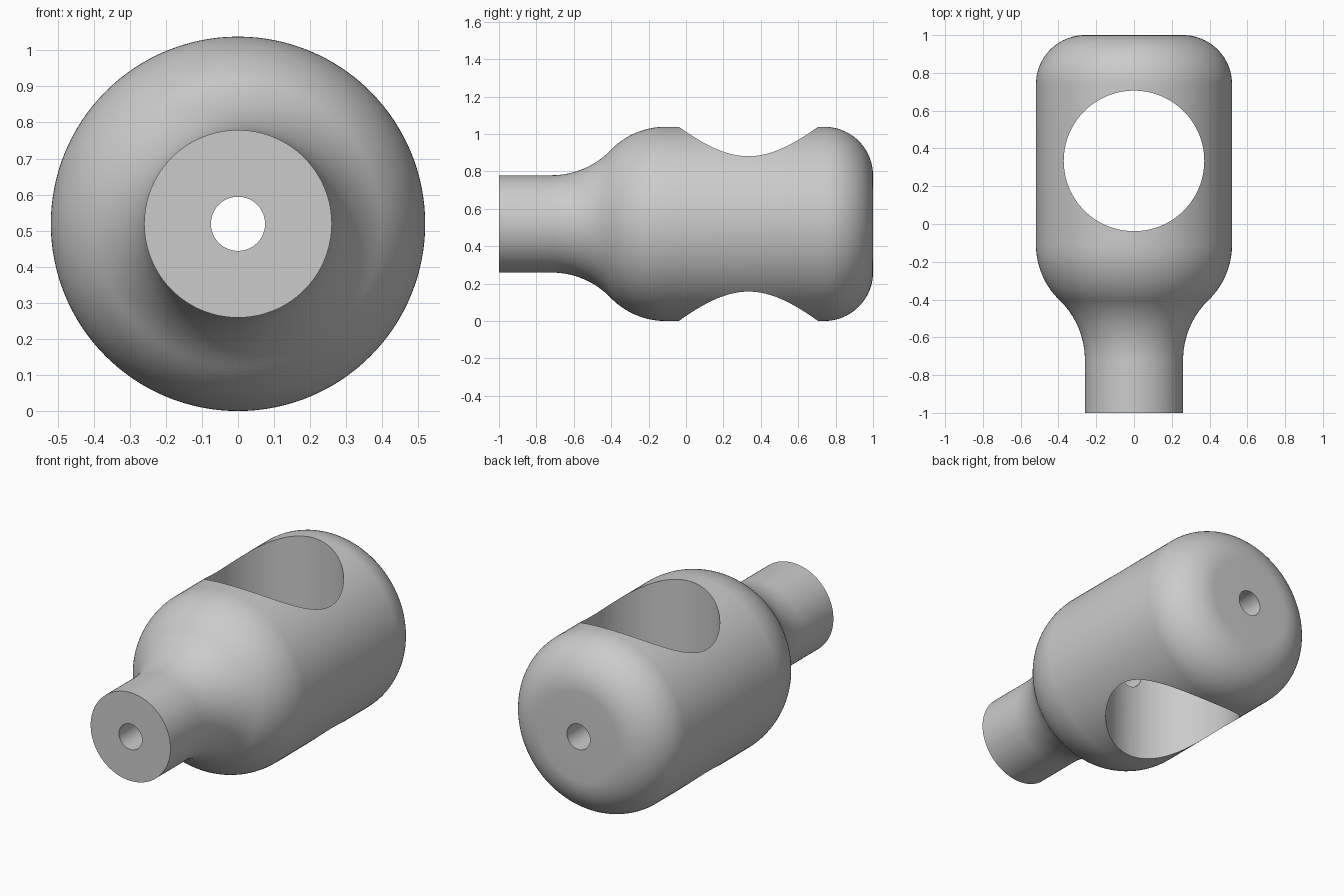
import bpy, bmesh, math
from mathutils import Matrix, Vector

if "Cube" in bpy.data.objects:
    bpy.data.objects.remove(bpy.data.objects["Cube"], do_unlink=True)

AXIS_Z = 0.519      # height of the turning axis
BODY_R, NECK_R, BORE_R = 0.519, 0.26, 0.075
SEGMENTS = 128

grey = bpy.data.materials.new("plain grey")
grey.use_nodes = True
grey.diffuse_color = (0.6, 0.6, 0.6, 1)
grey.node_tree.nodes["Principled BSDF"].inputs["Base Color"].default_value = (0.6, 0.6, 0.6, 1)


def arc(cy, cr, radius, start, end, steps=20):
    """Points (y, r) along an arc, angles in degrees."""
    angles = [math.radians(start + (end - start) * i / steps) for i in range(steps + 1)]
    return [(cy + radius * math.cos(a), cr + radius * math.sin(a)) for a in angles]


def add_object(name, bm):
    bmesh.ops.recalc_face_normals(bm, faces=bm.faces)
    mesh = bpy.data.meshes.new(name)
    bm.to_mesh(mesh)
    bm.free()
    mesh.materials.append(grey)
    obj = bpy.data.objects.new(name, mesh)
    bpy.context.collection.objects.link(obj)
    return obj


# Turned body: neck, S-shaped shoulder, barrel, rounded back end, axial bore
bend = 46
shoulder_sum = (BODY_R - NECK_R) / (1 - math.cos(math.radians(bend)))
hollow = 0.52 * shoulder_sum
crown = shoulder_sum - hollow
neck_end = -0.72
barrel_start = neck_end + shoulder_sum * math.sin(math.radians(bend))

profile = [(-1, BORE_R), (-1, NECK_R)]
profile += arc(neck_end, NECK_R + hollow, hollow, -90, -90 + bend)
profile += arc(barrel_start, BODY_R - crown, crown, 90 + bend, 90)[1:]
profile += arc(0.74, BODY_R - 0.26, 0.26, 90, 0)
profile += [(1, BORE_R)]

bm = bmesh.new()
verts = [bm.verts.new((r, y, AXIS_Z)) for y, r in profile]
edges = [bm.edges.new((a, b)) for a, b in zip(verts, verts[1:] + verts[:1])]
bmesh.ops.spin(bm, geom=verts + edges, cent=Vector((0, 0, AXIS_Z)), axis=(0, 1, 0),
               angle=math.tau, steps=SEGMENTS, use_merge=True)
bmesh.ops.remove_doubles(bm, verts=bm.verts, dist=1e-5)
body = add_object("turned_body", bm)

# Vertical cross hole through the barrel
bm = bmesh.new()
bmesh.ops.create_cone(bm, cap_ends=True, segments=SEGMENTS, radius1=0.372, radius2=0.372,
                      depth=2, matrix=Matrix.Translation((0, 0.334, AXIS_Z)))
cutter = add_object("cross_hole_cutter", bm)
cut = body.modifiers.new("cross hole", "BOOLEAN")
cut.operation = "DIFFERENCE"
cut.solver = "EXACT"
cut.object = cutter

bpy.ops.object.select_all(action="DESELECT")
body.select_set(True)
bpy.context.view_layer.objects.active = body
bpy.ops.object.modifier_apply(modifier=cut.name)
bpy.data.objects.remove(cutter, do_unlink=True)
bpy.ops.object.shade_smooth_by_angle(angle=math.radians(30))
